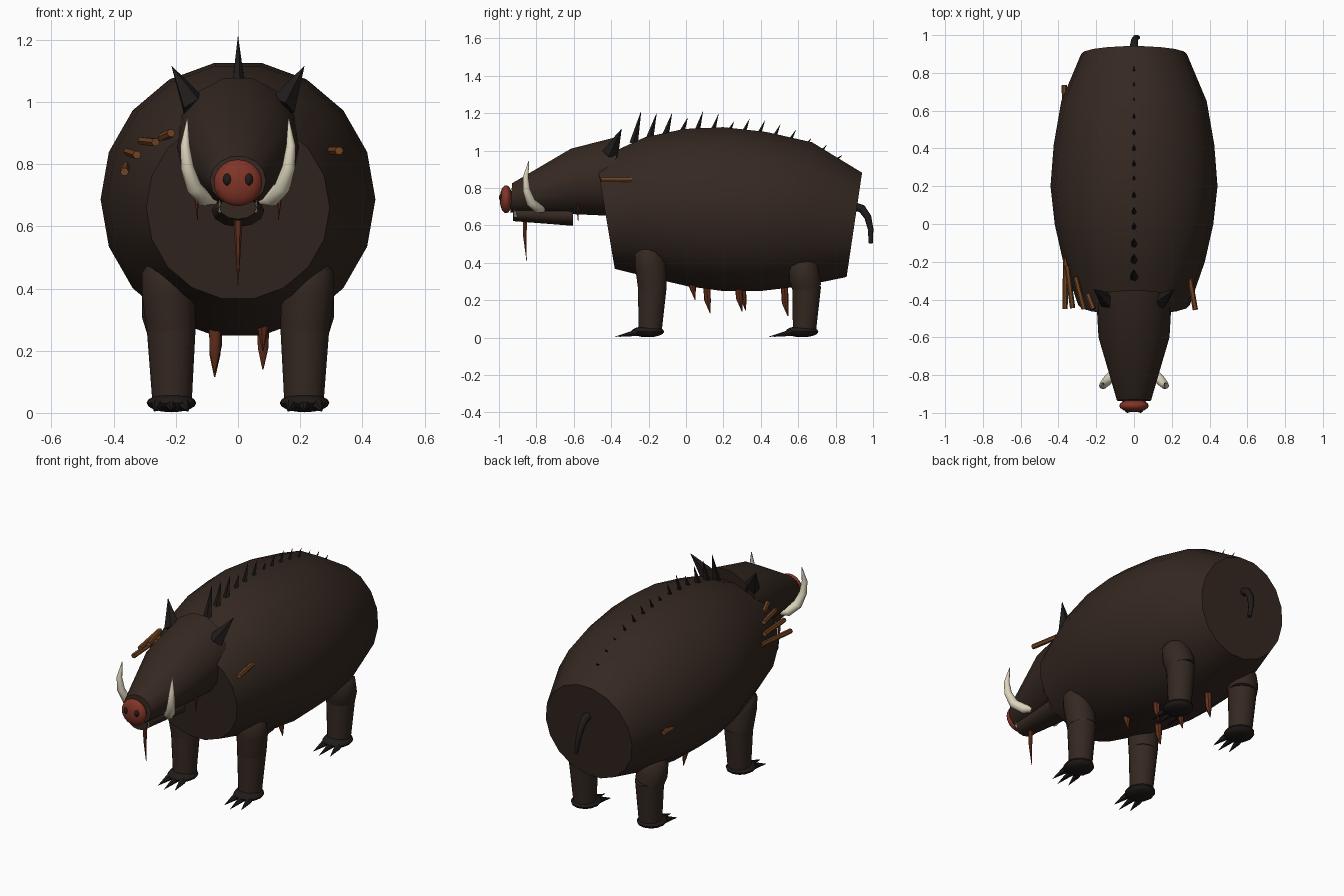
import bpy, bmesh, math
from mathutils import Vector, Matrix


def material(name, rgb):
    m = bpy.data.materials.new(name)
    m.diffuse_color = (*rgb, 1)
    return m


HIDE = material("hide", (0.035, 0.021, 0.015))
DARK = material("dark_horn", (0.014, 0.011, 0.010))
NOSE = material("nose_skin", (0.22, 0.035, 0.02))
FLESH = material("raw_flesh", (0.13, 0.03, 0.012))
WOOD = material("wood", (0.17, 0.06, 0.018))
IVORY = material("ivory", (0.72, 0.66, 0.5))


def finish(name, bm, mat, angle=50):
    bmesh.ops.recalc_face_normals(bm, faces=bm.faces[:])
    me = bpy.data.meshes.new(name)
    bm.to_mesh(me)
    bm.free()
    me.materials.append(mat)
    ob = bpy.data.objects.new(name, me)
    bpy.context.collection.objects.link(ob)
    bpy.ops.object.select_all(action='DESELECT')
    ob.select_set(True)
    bpy.context.view_layer.objects.active = ob
    bpy.ops.object.shade_smooth_by_angle(angle=math.radians(angle))
    return ob


def skin(bm, rings):
    rings = [[bm.verts.new(p) for p in r] for r in rings]
    n = len(rings[0])
    for a, b in zip(rings, rings[1:]):
        for i in range(n):
            j = (i + 1) % n
            bm.faces.new((a[i], a[j], b[j], b[i]))
    bm.faces.new(rings[0])
    bm.faces.new(rings[-1])


# Rings across y: (y, z, half width, half height, y shift of the ring top)
def loft(name, sections, n, mat):
    bm = bmesh.new()
    rings = []
    for y, z, rx, rz, lean in sections:
        angs = [math.tau * i / n for i in range(n)]
        rings.append([(rx * math.cos(t), y + lean * math.sin(t), z + rz * math.sin(t)) for t in angs])
    skin(bm, rings)
    return finish(name, bm, mat)


# Round tube along points (x, y, z, radius)
def tube(name, pts, mat, n=10):
    bm = bmesh.new()
    P = [Vector(p[:3]) for p in pts]
    rings = []
    for i, c in enumerate(P):
        d = (P[min(i + 1, len(P) - 1)] - P[max(i - 1, 0)]).normalized()
        u = Vector((1, 0, 0)) if abs(d.x) < 0.9 else Vector((0, 1, 0))
        u = (u - d * u.dot(d)).normalized()
        v = d.cross(u)
        r = pts[i][3]
        rings.append([c + r * (u * math.cos(math.tau * k / n) + v * math.sin(math.tau * k / n))
                      for k in range(n)])
    skin(bm, rings)
    return finish(name, bm, mat)


def spike(name, a, b, r, mat, n=6, tip=0.0008):
    return tube(name, [(*a, r), (*b, tip)], mat, n)


def ball(name, c, radii, mat, u=16, v=10):
    bm = bmesh.new()
    bmesh.ops.create_uvsphere(bm, u_segments=u, v_segments=v, radius=1,
                              matrix=Matrix.Translation(c) @ Matrix.Diagonal((*radii, 1)))
    return finish(name, bm, mat)


# Body, head and jaw
loft("body", [(-0.43, 0.66, 0.295, 0.297, -0.05), (-0.2, 0.695, 0.375, 0.382, -0.02),
              (0.0, 0.695, 0.42, 0.427, -0.01), (0.2, 0.687, 0.442, 0.445, 0),
              (0.42, 0.675, 0.425, 0.431, 0.01), (0.65, 0.66, 0.385, 0.39, 0.025),
              (0.9, 0.603, 0.28, 0.283, 0.042)], 18, HIDE)
loft("head", [(-0.39, 0.865, 0.2, 0.218, 0.04), (-0.6, 0.835, 0.188, 0.18, -0.015),
              (-0.935, 0.747, 0.09, 0.08, 0.005)], 14, HIDE)
loft("jaw", [(-0.605, 0.65, 0.085, 0.052, 0), (-0.925, 0.66, 0.06, 0.037, 0)], 12, HIDE)

# Nose and drool
ball("nose", (0, -0.962, 0.74), (0.078, 0.034, 0.075), NOSE)
tube("drool", [(0, -0.86, 0.64, 0.014), (0, -0.862, 0.54, 0.01), (0, -0.852, 0.41, 0.001)], FLESH, 6)

# Paired head parts
for s, side in ((1, "right"), (-1, "left")):
    ball(f"nostril_{side}", (s * 0.034, -0.984, 0.75), (0.015, 0.016, 0.021), DARK, 10, 6)
    tube(f"tusk_{side}", [(s * 0.075, -0.765, 0.685, 0.016), (s * 0.105, -0.79, 0.69, 0.027),
                          (s * 0.142, -0.83, 0.725, 0.026), (s * 0.163, -0.853, 0.79, 0.021),
                          (s * 0.17, -0.857, 0.86, 0.015), (s * 0.163, -0.84, 0.945, 0.002)], IVORY)
    spike(f"tooth_{side}", (s * 0.055, -0.91, 0.645), (s * 0.06, -0.915, 0.685), 0.008, IVORY)
    spike(f"ear_{side}", (s * 0.14, -0.405, 0.985), (s * 0.213, -0.345, 1.115), 0.046, DARK, 5)
    spike(f"cheek_drip_{side}", (s * 0.135, -0.58, 0.71), (s * 0.13, -0.577, 0.62), 0.009, FLESH)

# Legs with feet and claws
for s, side in ((1, "right"), (-1, "left")):
    for y, top, end in ((-0.18, 0.49, "front"), (0.645, 0.42, "rear")):
        x = s * 0.215
        tube(f"{end}_thigh_{side}", [(s * 0.235, y - 0.02, top, 0.05), (s * 0.232, y - 0.02, top - 0.03, 0.077),
                                     (s * 0.225, y - 0.01, top - 0.1, 0.085),
                                     (x, y, 0.27, 0.079)], HIDE, 14)
        tube(f"{end}_shin_{side}", [(x, y, 0.278, 0.079), (s * 0.212, y - 0.012, 0.03, 0.063)], HIDE, 14)
        ball(f"{end}_foot_{side}", (s * 0.214, y - 0.025, 0.032), (0.08, 0.088, 0.03), DARK, 12, 8)
        for k in (-1, 0, 1):
            spike(f"{end}_claw_{side}", (x + k * 0.042, y - 0.085, 0.026),
                  (x + k * 0.055, y - (0.2 if k == 0 else 0.175), 0.005), 0.02, DARK)

# Bristles down the spine
tips = (1.21, 1.2, 1.2, 1.175, 1.21, 1.195, 1.155, 1.168, 1.16, 1.14, 1.11, 1.065, 1.03, 0.975)
for i, z in enumerate(tips):
    y = -0.24 + i * 0.0827
    base = 1.115 - 0.45 * max(0, y - 0.3) ** 2 - 0.32 * max(0, 0.1 - y) ** 2
    spike("bristle", (0, y - 0.04, base - 0.04), (0, y, z), 0.024 - 0.0011 * i, DARK, 5)

# Tail
tube("tail", [(0, 0.9, 0.70, 0.024), (0, 0.94, 0.69, 0.022), (0.003, 0.972, 0.645, 0.019),
              (0.01, 0.987, 0.58, 0.015), (0.022, 0.988, 0.505, 0.011)], DARK, 8)

# Hanging growths under the belly
for x, y, z in ((0.08, 0.04, 0.2), (-0.075, 0.12, 0.13), (0.08, 0.29, 0.14),
                (-0.07, 0.31, 0.145), (-0.075, 0.535, 0.115)):
    tube("belly_growth", [(x, y - 0.01, 0.31, 0.021), (x, y - 0.005, z + 0.07, 0.018), (x, y + 0.01, z, 0.002)], FLESH, 7)

# Broken shafts stuck in the hide
for a, b in (((-0.365, -0.45, 0.775), (-0.362, -0.18, 0.795)), ((-0.325, -0.445, 0.83), (-0.355, -0.22, 0.84)),
             ((-0.265, -0.45, 0.87), (-0.31, -0.28, 0.875)), ((-0.215, -0.45, 0.9), (-0.245, -0.37, 0.885)),
             ((0.325, -0.455, 0.843), (0.296, -0.29, 0.843)), ((-0.37, 0.735, 0.63), (-0.365, 0.6, 0.63))):
    tube("broken_shaft", [(*a, 0.014), (*b, 0.014)], WOOD, 6)
